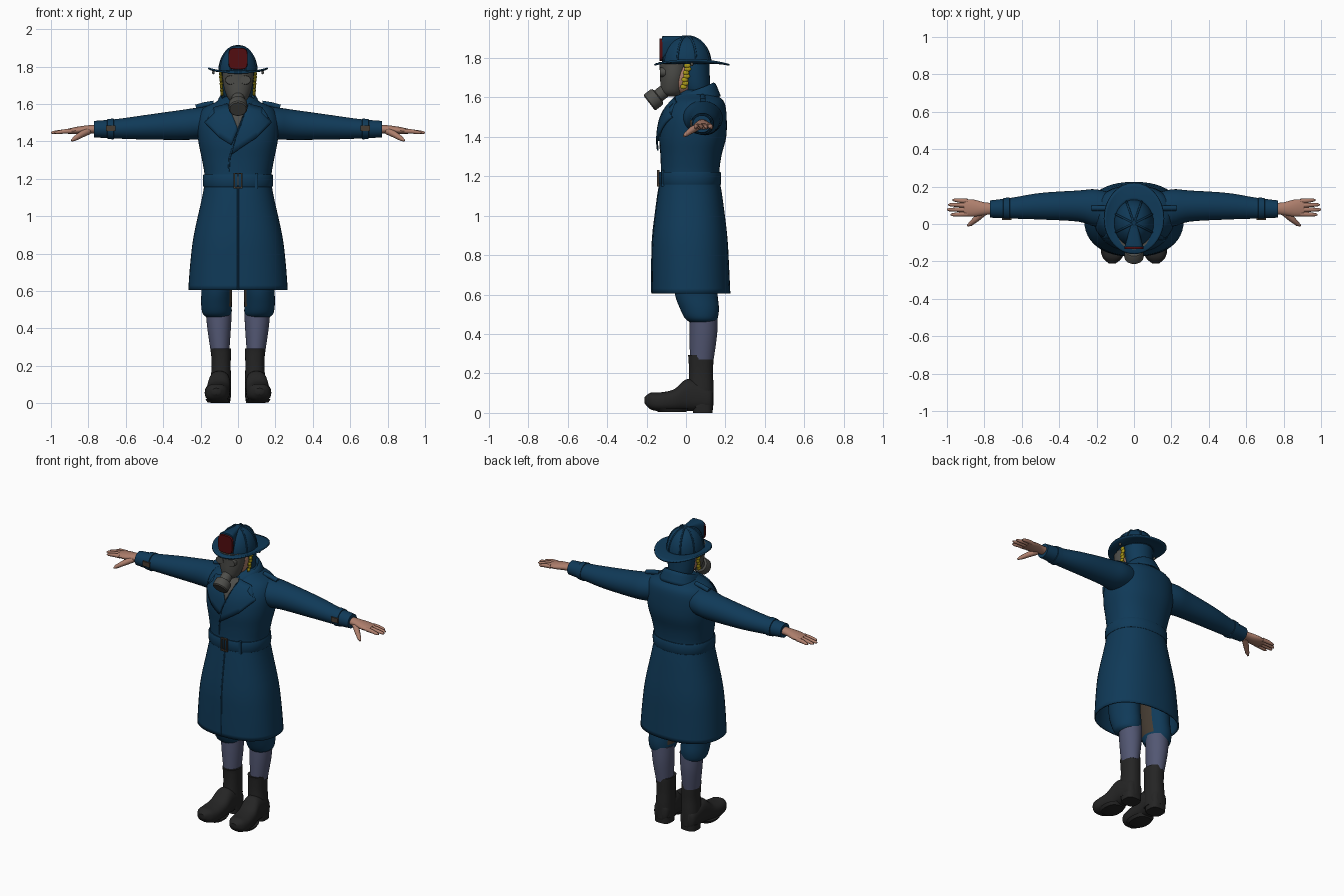
import bpy, bmesh, math
from mathutils import Vector as V

if "Cube" in bpy.data.objects:
    bpy.data.objects.remove(bpy.data.objects["Cube"])

def material(name, *c):
    m = bpy.data.materials.new(name)
    m.diffuse_color = (*c, 1)
    m.use_nodes = True
    m.node_tree.nodes["Principled BSDF"].inputs["Base Color"].default_value = m.diffuse_color
    return m

BLUE = material("coat blue", 0.005, 0.042, 0.098)
RED = material("badge red", 0.085, 0.004, 0.005)
GREY = material("mask grey", 0.075, 0.075, 0.068)
SKIN = material("skin", 0.42, 0.21, 0.15)
SOCK = material("sock grey blue", 0.085, 0.095, 0.17)
BLACK = material("boot black", 0.018, 0.018, 0.018)
YELLOW = material("strap yellow", 0.42, 0.33, 0.01)
BROWN = material("leather brown", 0.06, 0.045, 0.032)
X, Y, Z = V((1, 0, 0)), V((0, 1, 0)), V((0, 0, 1))

def finish(name, bm, mat, thick=0, angle=40):
    bmesh.ops.remove_doubles(bm, verts=bm.verts, dist=1e-5)
    bmesh.ops.recalc_face_normals(bm, faces=bm.faces)
    me = bpy.data.meshes.new(name)
    bm.to_mesh(me)
    bm.free()
    ob = bpy.data.objects.new(name, me)
    bpy.context.collection.objects.link(ob)
    me.materials.append(mat)
    if thick:
        mod = ob.modifiers.new("thickness", 'SOLIDIFY')
        mod.thickness, mod.offset = thick, 0
    bpy.ops.object.select_all(action='DESELECT')
    ob.select_set(True)
    bpy.context.view_layer.objects.active = ob
    bpy.ops.object.shade_smooth_by_angle(angle=math.radians(angle))
    return ob

def surface(name, fn, nu, nv, mat, caps=(), thick=0):
    """Grid of quads from fn(u, v); caps lists the end rows to close."""
    bm = bmesh.new()
    rows = [[bm.verts.new(fn(i / nu, j / nv)) for i in range(nu + 1)] for j in range(nv + 1)]
    for j in range(nv):
        for i in range(nu):
            bm.faces.new((rows[j][i], rows[j][i + 1], rows[j + 1][i + 1], rows[j + 1][i]))
    for c in caps:
        bm.faces.new(rows[c][:-1])
    return finish(name, bm, mat, thick)

def spline(keys, t):
    """Catmull-Rom interpolation of section tuples, t in 0..1."""
    k = min(int(t * (len(keys) - 1)), len(keys) - 2)
    f = t * (len(keys) - 1) - k
    p = [keys[max(0, min(len(keys) - 1, k + d))] for d in (-1, 0, 1, 2)]
    return [b + .5 * f * (c - a + f * (2*a - 5*b + 4*c - d + f * (3*(b - c) + d - a)))
            for a, b, c, d in zip(*p)]

def loft(name, keys, mat, A=X, B=Y, n=2, seg=32, sub=4, caps=(0, -1), thick=0):
    """Superellipse sections (cx, cy, cz, ra, rb) in the plane of A and B."""
    def fn(u, v):
        cx, cy, cz, ra, rb = spline(keys, v)
        c, s = math.cos(2 * math.pi * u), math.sin(2 * math.pi * u)
        return (V((cx, cy, cz)) + A * (ra * math.copysign(abs(c) ** (2 / n), c))
                + B * (rb * math.copysign(abs(s) ** (2 / n), s)))
    return surface(name, fn, seg, sub * (len(keys) - 1), mat, caps, thick)

def ball(name, c, r, mat, seg=16):
    def fn(u, v):
        a, b = 2 * math.pi * u, math.pi * v
        return (c[0] + r[0] * math.sin(b) * math.cos(a), c[1] + r[1] * math.sin(b) * math.sin(a),
                c[2] + r[2] * math.cos(b))
    return surface(name, fn, seg, seg // 2, mat)

def box(name, c, size, mat):
    bm = bmesh.new()
    bmesh.ops.create_cube(bm, size=1)
    for v in bm.verts:
        v.co = V(c) + V([a * b for a, b in zip(v.co, size)])
    return finish(name, bm, mat)

def tube(name, pts, r, mat):
    """Round tube; r is one radius or one radius per point."""
    cu = bpy.data.curves.new(name, 'CURVE')
    cu.dimensions, cu.bevel_depth, cu.bevel_resolution, cu.use_fill_caps = '3D', 1, 3, True
    sp = cu.splines.new('POLY')
    sp.points.add(len(pts) - 1)
    for i, p in enumerate(pts):
        sp.points[i].co = (*p, 1)
        sp.points[i].radius = r[i] if isinstance(r, (list, tuple)) else r
    ob = bpy.data.objects.new(name, cu)
    bpy.context.collection.objects.link(ob)
    cu.materials.append(mat)
    bpy.ops.object.select_all(action='DESELECT')
    ob.select_set(True)
    bpy.context.view_layer.objects.active = ob
    bpy.ops.object.convert(target='MESH')
    bpy.ops.object.shade_smooth_by_angle(angle=math.radians(50))

# Coat body, hem to neck
N = 2.3
COAT = [(0, .025, .605, .262, .196), (0, .022, .75, .251, .192), (0, .02, .9, .232, .185),
        (0, .02, 1.1, .188, .16), (0, .02, 1.2, .174, .145), (0, .025, 1.3, .188, .15),
        (0, .035, 1.4, .208, .165), (0, .045, 1.5, .213, .157), (0, .06, 1.57, .188, .132),
        (0, .06, 1.605, .12, .1), (0, .06, 1.635, .07, .07)]
loft("coat", COAT, BLUE, n=N, seg=48, caps=(-1,), thick=.008)
SAMPLES = [spline(COAT, i / 400) for i in range(401)]

def coat_y(x, z):
    _, cy, _, rx, ry = min(SAMPLES, key=lambda s: abs(s[2] - z))
    return cy - ry * max(0, 1 - abs(x / rx) ** N) ** (1 / N)

def patch(name, outline, mat, lift, thick):
    """Flat outline in x, z laid on the coat front."""
    bm = bmesh.new()
    f = bm.faces.new([bm.verts.new((x, 0, z)) for x, z in outline])
    bmesh.ops.triangulate(bm, faces=[f])
    bmesh.ops.subdivide_edges(bm, edges=bm.edges, cuts=5, use_grid_fill=True)
    for v in bm.verts:
        v.co.y = coat_y(v.co.x, v.co.z) - lift
    finish(name, bm, mat, thick)

patch("shirt_front", [(-.06, 1.6), (.06, 1.6), (0, 1.45)], GREY, .007, .004)
for s, low in ((1, 1.33), (-1, 1.38)):
    patch("lapel", [(s*.055, 1.6), (s*.13, 1.58), (s*.125, 1.55), (s*.178, 1.5), (s*.1, 1.42),
                    (-.035, low), (0, 1.465)], BLUE, .014 + .003 * s, .009)
for name, pts in (("chest_seam", [(-.03, 1.36), (-.045, 1.31), (-.05, 1.24)]),
                  ("skirt_seam", [(0, 1.16 - .055 * i) for i in range(11)])):
    tube(name, [(x, coat_y(x, z) - .002, z) for x, z in pts], .005, BLUE)

# Turned-down collar
def collar(u, v):
    th = math.radians(-152 + 304 * u)
    f = (1 - math.cos(th)) / 2
    r, z = spline([(.075, 1.59), (.08, 1.64), (.086, 1.672), (.1, 1.65), (.118, 1.605)], v)
    return (r * 1.05 * math.sin(th), .055 + r * (1 + .4 * f) * math.cos(th), z - .07 * f)
surface("collar", collar, 32, 10, BLUE, thick=.008)

# Belt with buckle and loops
loft("belt", [(0, .02, 1.158, .181, .152), (0, .02, 1.163, .187, .158), (0, .02, 1.217, .187, .158),
              (0, .02, 1.222, .181, .152)], BLUE, n=N, seg=48, sub=2)
for x in (-.02, .02):
    box("buckle_side", (x, -.141, 1.19), (.007, .012, .08), BROWN)
for z in (1.152, 1.228):
    box("buckle_bar", (0, -.141, z), (.047, .012, .007), BROWN)
box("buckle_pin", (.0, -.141, 1.19), (.005, .01, .075), BROWN)
box("belt_loop", (.1, coat_y(.1, 1.19) - .012, 1.19), (.016, .014, .082), BLUE)

for s in (1, -1):
    # Sleeve, cuff strap and shoulder strap
    loft("sleeve", [(s*.08, .07, 1.51, .085, .08), (s*.2, .085, 1.497, .1, .085),
                    (s*.3, .096, 1.488, .083, .08), (s*.5, .095, 1.475, .071, .065),
                    (s*.65, .085, 1.467, .056, .052), (s*.77, .08, 1.465, .046, .044)],
         BLUE, Y, Z)
    loft("cuff_strap", [(s*x, .083, 1.466, r, r - .003) for x, r in
                        ((.662, .05), (.665, .059), (.698, .056), (.701, .046))], BLUE, Y, Z, sub=1)
    box("cuff_buckle", (s*.68, .026, 1.47), (.05, .01, .03), BROWN)
    tube("shoulder_strap", [(s*.13, .085, 1.603), (s*.18, .085, 1.595), (s*.225, .085, 1.582)],
         .015, BLUE)
    # Hand with fingers and thumb
    loft("palm", [(s*.75, .082, 1.465, .03, .024), (s*.8, .082, 1.464, .034, .022),
                  (s*.86, .085, 1.458, .046, .02), (s*.91, .087, 1.453, .044, .014)],
         SKIN, Y, Z, seg=20)
    for y0, y1, tip in ((.122, .128, .97), (.099, .103, .993), (.076, .077, 1.0), (.053, .05, .98)):
        tube("finger", [(s*.89, y0, 1.455), (s*.93, (y0 + y1) / 2, 1.453),
                        (s*(tip - .012), y1, 1.447), (s*tip, y1, 1.446)], [.013, .012, .009, .004], SKIN)
    tube("thumb", [(s*.8, .065, 1.455), (s*.84, .03, 1.435), (s*.875, .0, 1.413), (s*.89, -.01, 1.403)],
         [.019, .017, .012, .005], SKIN)
    # Breeches with leather inner patches
    leg = loft("breeches", [(s*.095, .04, .95, .092, .115), (s*.112, .045, .7, .085, .11),
                            (s*.114, .052, .6, .082, .108), (s*.115, .068, .53, .082, .099),
                            (s*.113, .077, .482, .077, .084), (s*.11, .082, .462, .062, .066)], BLUE)
    leg.data.materials.append(BROWN)
    for p in leg.data.polygons:
        if p.normal.x * s < -.9 and p.center.z > .52:
            p.material_index = 1
    # Sock
    loft("sock", [(s*.103, .09, .5, .07, .07), (s*.101, .088, .4, .063, .07),
                  (s*.096, .08, .27, .049, .06)], SOCK)
    # Boot
    loft("boot_shaft", [(s*.093, .076, .03, .055, .062), (s*.092, .076, .12, .054, .064),
                        (s*.09, .076, .2, .051, .061), (s*.091, .076, .27, .053, .063),
                        (s*.091, .074, .293, .054, .064)], BLACK, n=2.3)
    loft("boot_foot", [(s*.094, .137, .07, .03, .045), (s*.095, .12, .07, .05, .06),
                       (s*.097, .06, .085, .057, .075), (s*.1, .0, .09, .059, .08),
                       (s*.106, -.06, .064, .064, .056), (s*.112, -.13, .056, .066, .048),
                       (s*.115, -.18, .06, .052, .042), (s*.116, -.21, .064, .02, .016)],
         BLACK, X, Z, n=2.5)
    loft("boot_heel", [(s*.094, .085, 0, .052, .05), (s*.094, .085, .04, .054, .052)], BLACK, n=3, sub=1)
    loft("boot_sole", [(s*.108, -.07, .004, .055, .07), (s*.108, -.075, .022, .066, .09)],
         BLACK, n=2.4, sub=1)
    # Scaled chin strap and brim ring
    for i in range(7):
        ball("strap_scale", (s*(.093 - .0012 * i), .006 - .003 * i + .006 * (i % 2), 1.762 - .018 * i),
             (.009, .018, .013), YELLOW, 10)
    ball("brim_ring", (s*.132, .03, 1.768), (.008, .008, .01), GREY, 10)
    # Mask eyepiece
    loft("eyepiece", [(s*.038, -.105, 1.728, .03, .026), (s*.04, -.133, 1.728, .027, .023)],
         GREY, X, Z, seg=24, sub=1)

# Neck, chin and cloth hood
loft("neck", [(0, .045, 1.57, .055, .055), (0, .04, 1.68, .058, .06)], SKIN)
ball("face", (0, -.005, 1.705), (.075, .085, .095), SKIN, 24)
loft("hood", [(0, .06, 1.62, .068, .06), (0, .052, 1.66, .08, .07), (0, .045, 1.73, .088, .075),
              (0, .04, 1.8, .09, .08)], BLUE)

# Gas mask with filter
loft("mask", [(0, -.07, 1.605, .022, .025), (0, -.07, 1.625, .05, .054), (0, -.066, 1.67, .07, .064),
              (0, -.062, 1.72, .081, .07), (0, -.06, 1.78, .083, .076)], GREY)
d = V((0, -.79, -.61))
side = V((0, -.61, .79))
end = V((0, -.187, 1.572))
loft("filter", [(*(end - d * a), r, r) for a, r in
                ((0, .044), (.006, .05), (.045, .05), (.055, .046), (.06, .034), (.12, .034))],
     GREY, X, side, seg=28, sub=1)

# Helmet dome, ribs and brim
def dome(u, v):
    a, b = 2 * math.pi * u, math.pi / 2 * v
    k = math.cos(b) ** .9
    return (.106 * k * math.cos(a), .004 + .126 * k * math.sin(a), 1.77 + .14 * math.sin(b))
surface("helmet_dome", dome, 32, 12, BLUE)
for i in range(8):
    tube("helmet_rib", [dome((i + .5) / 8, j / 10) for j in range(11)], .005, BLUE)

def brim(u, v):
    a = 2 * math.pi * u
    x = (.1 + .06 * v) * math.cos(a)
    y = .004 + .026 * v + (.12 + .07 * v) * math.sin(a)
    return (x, y, 1.775 + v * v * (.026 * math.cos(a) ** 2 - .01))
surface("helmet_brim", brim, 48, 5, BLUE, thick=.009)

# Badge and its bracket
loft("badge_bracket", [(0, -.122, 1.848, .05, .062), (0, -.085, 1.862, .04, .05),
                       (0, .02, 1.895, .012, .018)], BLUE, X, Z, n=4)
loft("badge", [(0, -.118, 1.842, .052, .058), (0, -.134, 1.842, .05, .056)], RED, X, Z, n=4, sub=1)
